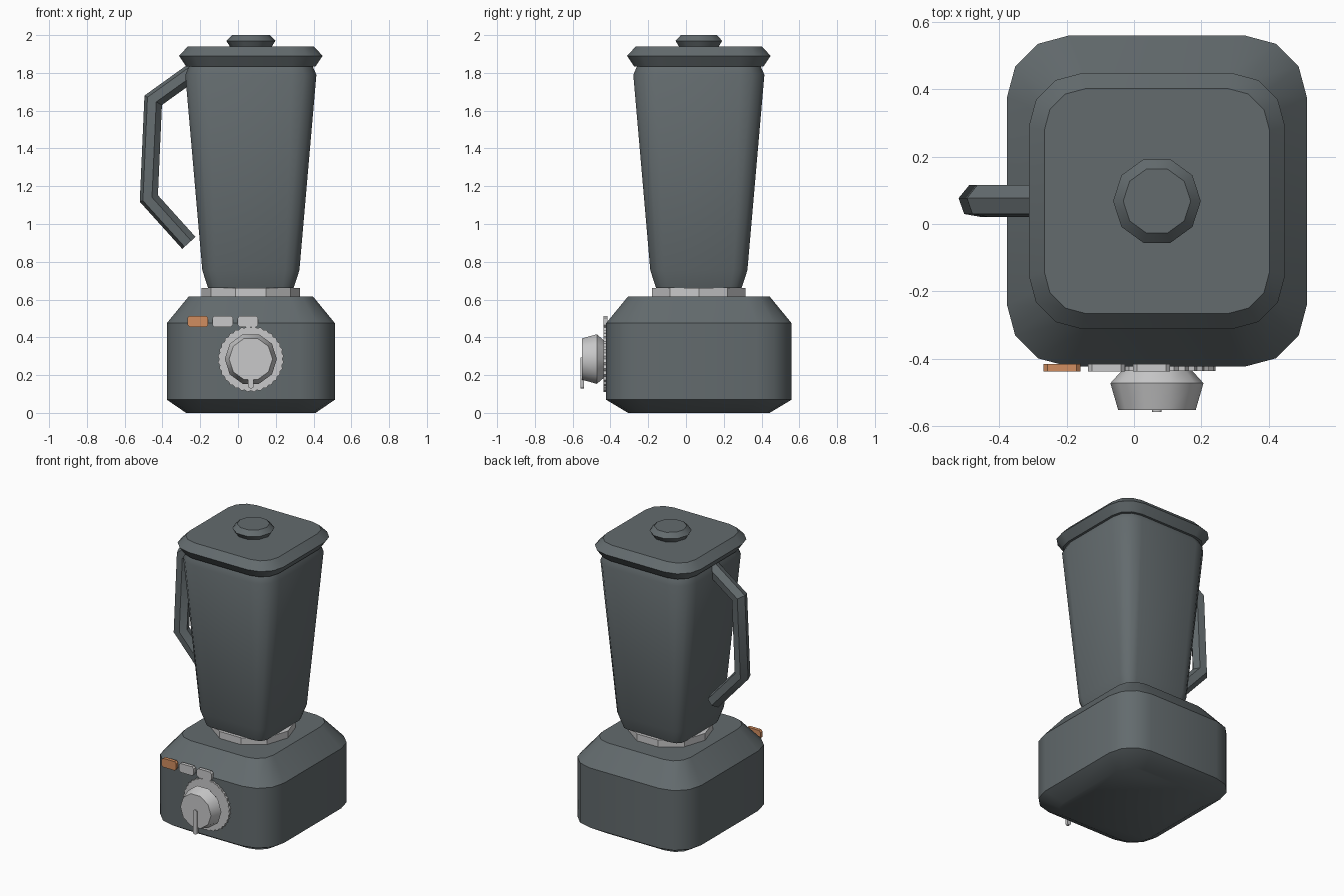
import bpy, bmesh, math
from mathutils import Vector

cube = bpy.data.objects.get("Cube")
if cube:
    bpy.data.objects.remove(cube, do_unlink=True)

C = 0.068  # common centre of the body in x and y


def material(name, rgb):
    m = bpy.data.materials.new(name)
    m.use_nodes = True
    color = (*rgb, 1.0)
    m.diffuse_color = color
    m.node_tree.nodes["Principled BSDF"].inputs["Base Color"].default_value = color
    return m


charcoal = material("charcoal plastic", (0.125, 0.147, 0.155))
silver = material("silver grey", (0.58, 0.58, 0.585))
orange = material("orange button", (0.64, 0.27, 0.115))


def loft(name, rings, mat, angle=35):
    """Skin a list of equal-length rings of points and cap both ends."""
    bm = bmesh.new()
    loops = [[bm.verts.new(p) for p in ring] for ring in rings]
    n = len(loops[0])
    for a, b in zip(loops, loops[1:]):
        for i in range(n):
            j = (i + 1) % n
            bm.faces.new((a[i], a[j], b[j], b[i]))
    bm.faces.new(loops[0][::-1])
    bm.faces.new(loops[-1])
    bmesh.ops.recalc_face_normals(bm, faces=bm.faces)
    mesh = bpy.data.meshes.new(name)
    bm.to_mesh(mesh)
    bm.free()
    mesh.materials.append(mat)
    obj = bpy.data.objects.new(name, mesh)
    bpy.context.collection.objects.link(obj)
    bpy.ops.object.select_all(action='DESELECT')
    obj.select_set(True)
    bpy.context.view_layer.objects.active = obj
    bpy.ops.object.shade_smooth_by_angle(angle=math.radians(angle))
    return obj


def rounded(hx, hy, r, steps=3):
    """Outline of a rounded rectangle."""
    pts = []
    for q, (sx, sy) in enumerate([(1, 1), (-1, 1), (-1, -1), (1, -1)]):
        for k in range(steps + 1):
            a = math.pi / 2 * (q + k / steps)
            pts.append((sx * (hx - r) + r * math.cos(a), sy * (hy - r) + r * math.sin(a)))
    return pts


def stack(name, sections, mat, angle=35):
    """Rounded-rectangle sections (half x, half y, corner radius, z)."""
    rings = [[(C + x, C + y, z) for x, y in rounded(hx, hy, r)] for hx, hy, r, z in sections]
    return loft(name, rings, mat, angle)


def circle(r, n):
    return [(r * math.cos(i * math.tau / n), r * math.sin(i * math.tau / n)) for i in range(n)]


def turned(name, profile, mat, n=10):
    """Upright turned part from (radius, z) pairs."""
    return loft(name, [[(C + x, C + y, z) for x, y in circle(r, n)] for r, z in profile], mat)


def front_part(name, outlines, x, z, mat):
    """Part facing the front from (outline, y) pairs."""
    return loft(name, [[(x + u, y, z + v) for u, v in o] for o, y in outlines], mat)


# Motor base
stack("motor_base", [(0.343, 0.375, 0.12, 0), (0.445, 0.491, 0.185, 0.07),
                     (0.445, 0.491, 0.185, 0.475), (0.33, 0.376, 0.12, 0.615)], charcoal, 38)

# Collar between base and jar
turned("jar_collar", [(0.26, 0.61), (0.26, 0.662)], silver)

# Jar, lid and lid cap
stack("jar", [(0.226, 0.226, 0.06, 0.66), (0.257, 0.257, 0.075, 0.755),
              (0.347, 0.347, 0.13, 1.79), (0.325, 0.325, 0.12, 1.84)], charcoal)
stack("lid", [(0.343, 0.343, 0.13, 1.835), (0.38, 0.38, 0.16, 1.89),
              (0.334, 0.334, 0.125, 1.94)], charcoal)
turned("lid_cap", [(0.108, 1.935), (0.13, 1.97), (0.1, 2.0)], charcoal)

# Handle: hexagonal section swept along a bent path with mitred joints
path = [Vector((x, 0, z)) for x, z in
        [(-0.24, 1.805), (-0.449, 1.655), (-0.472, 1.135), (-0.26, 0.9)]]
rings = []
for i, p in enumerate(path):
    before = (p - path[i - 1]).normalized() if i else None
    after = (path[i + 1] - p).normalized() if i < len(path) - 1 else None
    before, after = before or after, after or before
    tangent = (before + after).normalized()
    out = Vector((tangent.z, 0, -tangent.x))
    mitre = 1 / tangent.dot(after)
    ring = []
    for k in range(6):
        a = math.radians(10 + 60 * k)
        q = p - out * (-0.048 * math.cos(a) * mitre)
        ring.append((q.x, C + 0.05 * math.sin(a), q.z))
    rings.append(ring)
loft("handle", rings, charcoal)

# Dial: toothed plate, turned knob and pointer
DZ = 0.285
teeth = [(x * s, z * s) for i, (x, z) in enumerate(circle(0.175, 64))
         for s in [1.0 if i % 2 else 0.955]]
front_part("dial_plate", [(teeth, -0.415), (teeth, -0.436)], C, DZ, silver)
front_part("dial_knob", [(circle(r, 10), y) for r, y in
                         [(0.1, -0.43), (0.138, -0.472), (0.115, -0.551)]], C, DZ, silver)
bar = rounded(0.014, 0.082, 0.01)
front_part("dial_pointer", [(bar, -0.54), (bar, -0.558)], C, 0.212, silver)

# Row of buttons
for name, x, mat in [("power_button", -0.213, orange), ("left_button", -0.081, silver),
                     ("right_button", 0.052, silver)]:
    key = rounded(0.055, 0.03, 0.012, 1)
    front_part(name, [(key, -0.415), (key, -0.438)], x, 0.484, mat)
